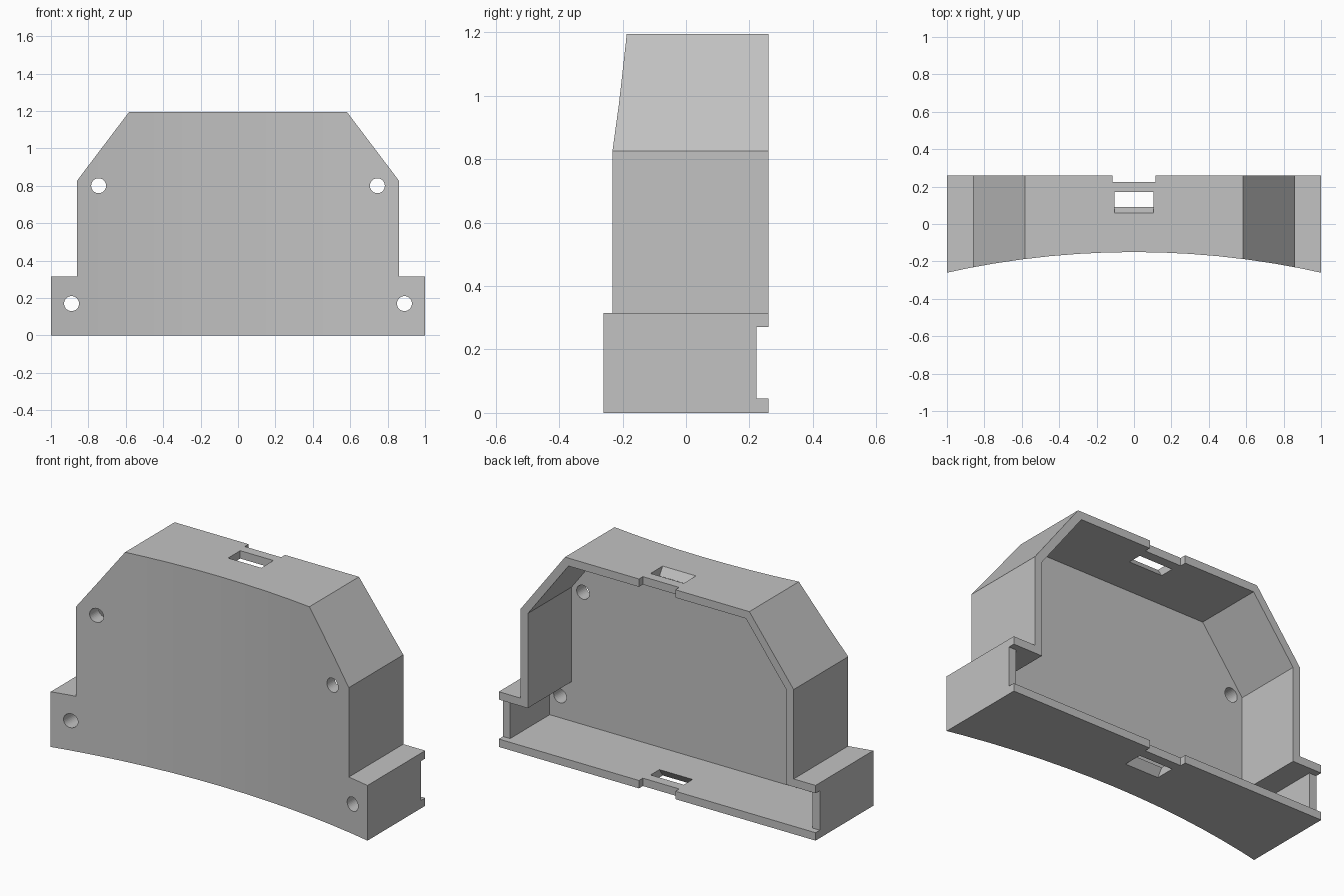
import bpy
import bmesh
from math import radians
from mathutils import Vector

if "Cube" in bpy.data.objects:
    bpy.data.objects.remove(bpy.data.objects["Cube"])

WALL = 0.045
HEIGHT = 1.195
BACK = 0.26
SAG = 0.11
RADIUS = (1 + SAG ** 2) / (2 * SAG)

grey = bpy.data.materials.new("plain grey")
grey.use_nodes = True
colour = (0.54, 0.54, 0.54, 1)
grey.diffuse_color = colour
grey.node_tree.nodes["Principled BSDF"].inputs["Base Color"].default_value = colour


def to_object(name, bm):
    bmesh.ops.recalc_face_normals(bm, faces=bm.faces)
    mesh = bpy.data.meshes.new(name)
    bm.to_mesh(mesh)
    bm.free()
    mesh.materials.append(grey)
    obj = bpy.data.objects.new(name, mesh)
    bpy.context.collection.objects.link(obj)
    return obj


def prism(name, points, axis, lo, hi):
    """Extrude a closed 2D outline along the x or y axis."""
    bm = bmesh.new()
    place = (lambda a, b: (a, lo, b)) if axis == "y" else (lambda a, b: (lo, a, b))
    face = bm.faces.new([bm.verts.new(place(a, b)) for a, b in points])
    out = bmesh.ops.extrude_face_region(bm, geom=[face])
    shift = Vector((0, hi - lo, 0)) if axis == "y" else Vector((hi - lo, 0, 0))
    bmesh.ops.translate(bm, vec=shift, verts=[v for v in out["geom"] if isinstance(v, bmesh.types.BMVert)])
    return to_object(name, bm)


def cylinder(name, radius, depth, sides, centre, upright):
    bm = bmesh.new()
    bmesh.ops.create_cone(bm, cap_ends=True, segments=sides, radius1=radius, radius2=radius, depth=depth)
    obj = to_object(name, bm)
    if not upright:
        obj.rotation_euler.x = radians(90)
    obj.location = centre
    return obj


def cut(target, cutter):
    cutter.hide_render = True
    bpy.context.view_layer.update()
    mod = target.modifiers.new("cut", "BOOLEAN")
    mod.operation = "DIFFERENCE"
    mod.solver = "EXACT"
    mod.object = cutter
    bpy.context.view_layer.objects.active = target
    bpy.ops.object.modifier_apply(modifier=mod.name)
    bpy.data.objects.remove(cutter)


def mirrored(half):
    return half + [(-x, z) for x, z in reversed(half)]


# Outer housing and its hollow interior
outer = [(1, 0), (1, 0.315), (0.862, 0.315), (0.862, 0.825), (0.582, HEIGHT)]
inner = [(0.955, WALL), (0.955, 0.27), (0.817, 0.27), (0.817, 0.81), (0.56, HEIGHT - WALL)]
housing = prism("housing", mirrored(outer), "y", -0.4, BACK)
cut(housing, cylinder("front_curve", RADIUS, 4, 192, (0, BACK - 0.41 - RADIUS, 0.5), True))
cut(housing, prism("cavity", mirrored(inner), "y", -0.135, 0.5))

# Screw holes through the front wall
for side in (-1, 1):
    for x, z in ((0.745, 0.8), (0.89, 0.17)):
        cut(housing, cylinder("screw_hole", 0.04, 0.3, 32, (side * x, -0.2, z), False))

# Open back edge of the two feet
cut(housing, prism("foot_notch", [(0.222, WALL), (0.4, WALL), (0.4, 0.27), (0.222, 0.27)], "x", -1.2, 1.2))

# Tapered latch slots and back-edge notches in roof and floor
slot = [(0.17, 1.225), (0.04, 1.225), (0.12, 1.105), (0.17, 1.105)]
notch = [(0.225, 1.225), (0.4, 1.225), (0.4, 1.105), (0.225, 1.105)]
for flip in (False, True):
    for name, shape, half in (("latch_slot", slot, 0.105), ("latch_notch", notch, 0.115)):
        outline = [(y, HEIGHT - z if flip else z) for y, z in shape]
        cut(housing, prism(name, outline, "x", -half, half))
